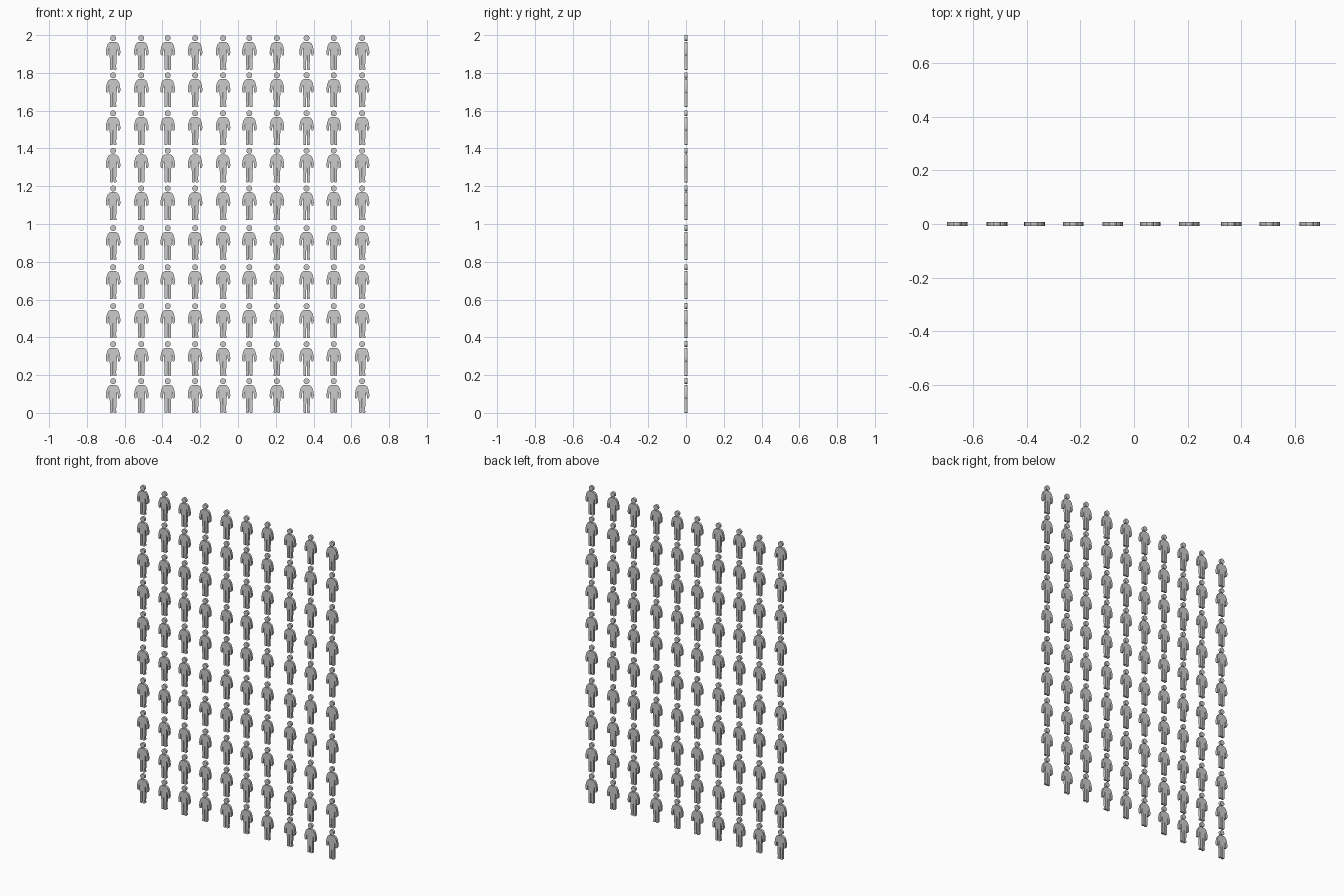
import bpy, bmesh, math

if "Cube" in bpy.data.objects:
    bpy.data.objects.remove(bpy.data.objects["Cube"])

DEPTH = 0.015
COLUMNS = [-0.661, -0.512, -0.372, -0.227, -0.079, 0.060, 0.206, 0.363, 0.507, 0.657]
ROWS = [0.0, 0.196, 0.397, 0.603, 0.810, 1.020, 1.220, 1.418, 1.619, 1.816]

# right half of the body outline, from crotch round to neck
HALF = [(0.0015, 0.076), (0.002, 0.004), (0.004, 0.0), (0.014, 0.0), (0.0175, 0.003),
        (0.0175, 0.008), (0.016, 0.014), (0.0175, 0.06), (0.0195, 0.085), (0.020, 0.116),
        (0.0245, 0.098), (0.025, 0.082), (0.027, 0.077), (0.033, 0.076), (0.037, 0.081),
        (0.0385, 0.092), (0.037, 0.108), (0.033, 0.126), (0.027, 0.139), (0.019, 0.146),
        (0.010, 0.1485)]


def extrude_outline(bm, points):
    """Flat plate from an x-z outline, centred on y = 0."""
    face = bm.faces.new([bm.verts.new((x, -DEPTH / 2, z)) for x, z in points])
    out = bmesh.ops.extrude_face_region(bm, geom=[face])
    for v in out["geom"]:
        if isinstance(v, bmesh.types.BMVert):
            v.co.y = DEPTH / 2


bm = bmesh.new()
# body with arms and legs
extrude_outline(bm, HALF + [(-x, z) for x, z in reversed(HALF)])
# head disc
extrude_outline(bm, [(0.0155 * math.cos(a), 0.168 + 0.0155 * math.sin(a))
                     for a in (2 * math.pi * i / 24 for i in range(24))])
bmesh.ops.recalc_face_normals(bm, faces=bm.faces)
mesh = bpy.data.meshes.new("person_figure")
bm.to_mesh(mesh)
bm.free()

# grid of figures
for r, z in enumerate(ROWS):
    for c, x in enumerate(COLUMNS):
        figure = bpy.data.objects.new(f"person_figure_{r + 1}_{c + 1}", mesh)
        figure.location = (x, 0, z)
        bpy.context.collection.objects.link(figure)
